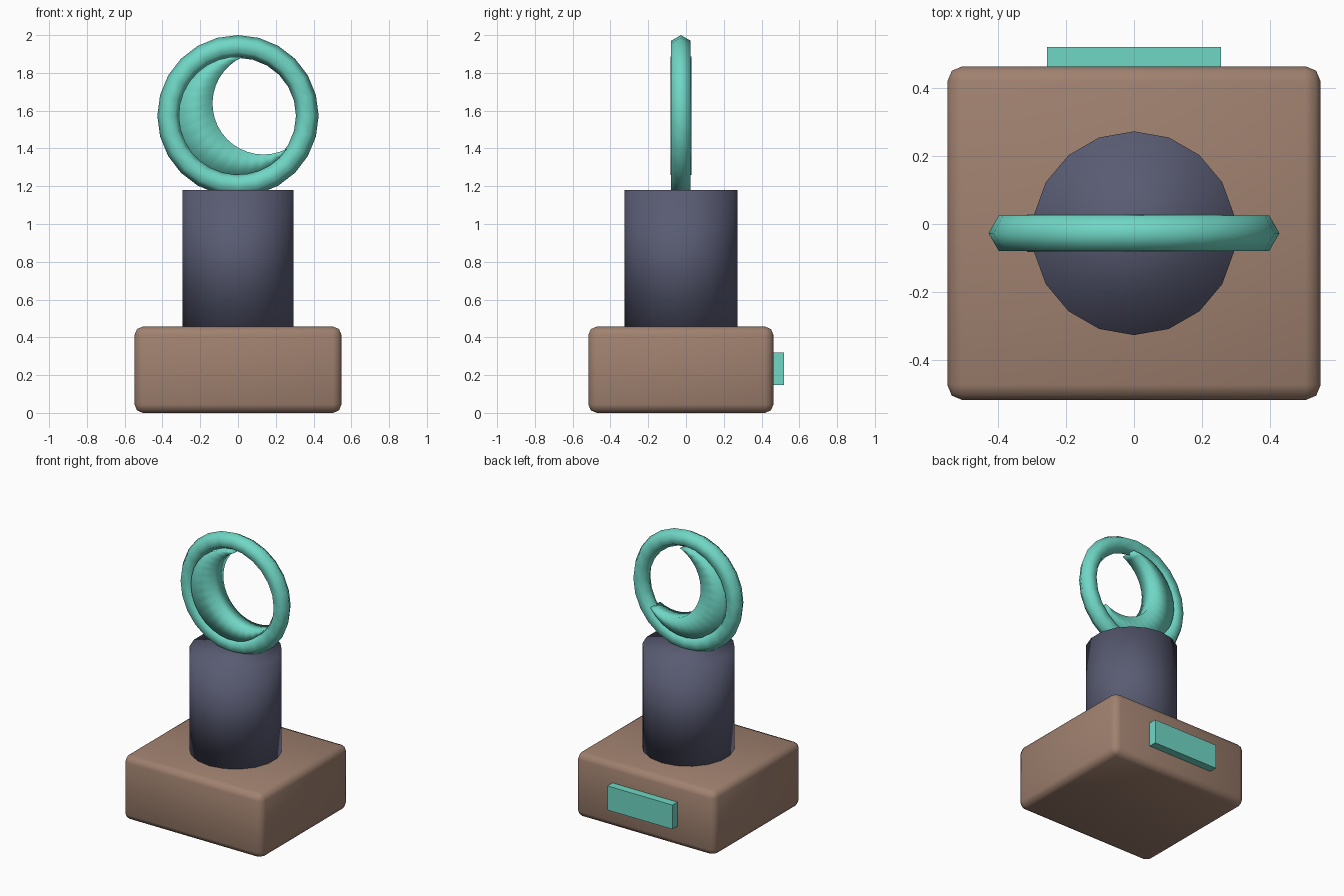
import bpy, bmesh, math

if "Cube" in bpy.data.objects:
    bpy.data.objects.remove(bpy.data.objects["Cube"])

CY = -0.027          # y of the central axis
RING_Z = 1.573       # centre height of the ring


def material(name, rgb):
    m = bpy.data.materials.new(name)
    m.diffuse_color = (*rgb, 1)
    m.use_nodes = True
    m.node_tree.nodes["Principled BSDF"].inputs["Base Color"].default_value = m.diffuse_color
    return m


teal = material("teal", (0.16, 0.68, 0.56))
brown = material("brown", (0.35, 0.22, 0.16))
slate = material("slate", (0.10, 0.105, 0.17))


def finish(obj, name, mat, smooth=True):
    obj.name = obj.data.name = name
    obj.data.materials.append(mat)
    for p in obj.data.polygons:
        p.use_smooth = smooth
    return obj


def box(name, lo, hi, mat, bevel=0):
    centre = [(a + b) / 2 for a, b in zip(lo, hi)]
    bpy.ops.mesh.primitive_cube_add(size=1, location=centre)
    obj = bpy.context.object
    obj.scale = [b - a for a, b in zip(lo, hi)]
    bpy.ops.object.transform_apply(location=False, rotation=False, scale=True)
    if bevel:
        mod = obj.modifiers.new("rounded_edges", 'BEVEL')
        mod.width = bevel
        mod.segments = 2
    return finish(obj, name, mat, smooth=bool(bevel))


# Base block and the plaque on its back
box("base", (-0.548, -0.517, 0), (0.548, 0.463, 0.457), brown, 0.045)
box("plaque", (-0.256, 0.44, 0.147), (0.256, 0.519, 0.319), teal)

# Column
bpy.ops.mesh.primitive_cylinder_add(vertices=18, radius=0.299, depth=0.73,
                                    location=(0, CY, 0.815))
finish(bpy.context.object, "column", slate)

# Upright ring with a six-sided tube
bpy.ops.mesh.primitive_torus_add(major_segments=24, minor_segments=6,
                                 major_radius=0.367, minor_radius=0.06,
                                 location=(0, CY, RING_Z),
                                 rotation=(math.pi / 2, 0, 0))
finish(bpy.context.object, "ring", teal)


# Crescent: an outer arc and an offset inner arc meeting at two tips
def crescent(name, R, r, cx, cz, half, n, mat):
    d = math.hypot(cx, cz)
    a = (d * d + R * R - r * r) / (2 * d)
    h = math.sqrt(R * R - a * a)
    axis = math.atan2(cz, cx)
    out_half = math.pi - math.atan2(h, a)
    in_half = math.pi - math.atan2(h, a - d)

    def arc(radius, ox, oz, spread):
        return [(ox + radius * math.cos(axis + math.pi + spread * (2 * i / n - 1)),
                 oz + radius * math.sin(axis + math.pi + spread * (2 * i / n - 1)))
                for i in range(n + 1)]

    outer = arc(R, 0, 0, out_half)
    inner = arc(r, cx, cz, in_half)
    bm = bmesh.new()
    grid = [[bm.verts.new((x, y, z)) for x, z in pts]
            for pts, y in ((outer, -half), (outer, half), (inner, half), (inner, -half))]
    for k in range(4):
        p, q = grid[k], grid[(k + 1) % 4]
        for i in range(n):
            bm.faces.new((p[i], p[i + 1], q[i + 1], q[i]))
    bmesh.ops.remove_doubles(bm, verts=bm.verts, dist=0.0005)
    bmesh.ops.recalc_face_normals(bm, faces=bm.faces)
    me = bpy.data.meshes.new(name)
    bm.to_mesh(me)
    bm.free()
    obj = bpy.data.objects.new(name, me)
    bpy.context.collection.objects.link(obj)
    obj.location = (0, CY, RING_Z)
    return finish(obj, name, mat)


crescent("crescent", 0.314, 0.27, 0.135, 0.065, 0.055, 20, teal)
